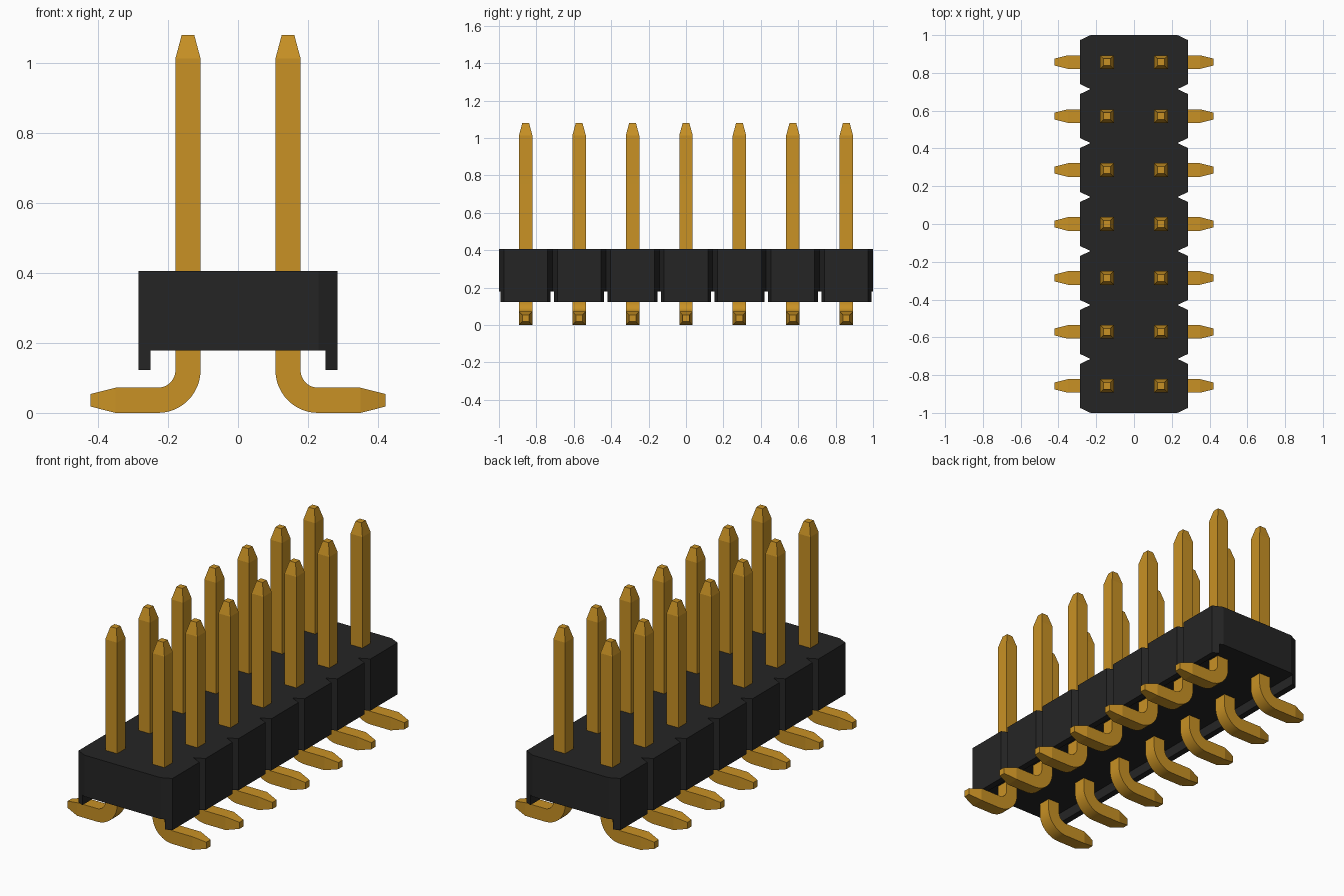
import bpy, bmesh, math
from mathutils import Vector

cube = bpy.data.objects.get("Cube")
if cube:
    bpy.data.objects.remove(cube, do_unlink=True)

COUNT = 7
PITCH = 2 / COUNT
SIDE, NECK, CHAMFER = 0.285, 0.23, 0.026     # housing half widths and notch depth
FLOOR, TOP, LIP_BOTTOM, LIP_INNER = 0.178, 0.405, 0.122, 0.25
PIN_X, HALF, TIP = 0.143, 0.036, 0.018       # pin position, half width, tip half width
PIN_TOP, BEND_X, BEND_Z = 1.08, 0.229, 0.122


def material(name, color):
    m = bpy.data.materials.new(name)
    m.use_nodes = True
    m.diffuse_color = (*color, 1)
    bsdf = m.node_tree.nodes["Principled BSDF"]
    bsdf.inputs["Base Color"].default_value = (*color, 1)
    bsdf.inputs["Roughness"].default_value = 0.5
    return m


black = material("black plastic", (0.0185, 0.0185, 0.0185))
gold = material("gold metal", (0.58, 0.284, 0.018))


def finish_mesh(name, bm, mat):
    bmesh.ops.recalc_face_normals(bm, faces=bm.faces)
    mesh = bpy.data.meshes.new(name)
    bm.to_mesh(mesh)
    bm.free()
    mesh.materials.append(mat)
    return mesh


def place(name, mesh, y=0):
    ob = bpy.data.objects.new(name, mesh)
    ob.location.y = y
    bpy.context.collection.objects.link(ob)


def prism(name, outline, z0, z1, mat):
    bm = bmesh.new()
    base = bm.faces.new([bm.verts.new((x, y, z0)) for x, y in outline])
    ext = bmesh.ops.extrude_face_region(bm, geom=[base])
    moved = [v for v in ext["geom"] if isinstance(v, bmesh.types.BMVert)]
    bmesh.ops.translate(bm, verts=moved, vec=(0, 0, z1 - z0))
    return finish_mesh(name, bm, mat)


def pin_mesh(name, side):
    # Stations along the pin: centre, direction angle in xz, half width
    stations = [(PIN_X, PIN_TOP, 0, TIP), (PIN_X, PIN_TOP - 0.067, 0, HALF)]
    radius = BEND_X - PIN_X
    steps = 12
    for i in range(steps + 1):
        a = math.pi / 2 * i / steps
        stations.append((BEND_X - radius * math.cos(a),
                         BEND_Z - radius * math.sin(a), a, HALF))
    stations += [(0.35, HALF, math.pi / 2, HALF), (0.421, HALF, math.pi / 2, TIP)]
    bm = bmesh.new()
    rings = []
    for x, z, a, h in stations:
        across = Vector((math.cos(a), 0, math.sin(a)))
        ring = []
        for u, v in ((-1, -1), (1, -1), (1, 1), (-1, 1)):
            p = Vector((x, 0, z)) + across * u * h + Vector((0, v * h, 0))
            ring.append(bm.verts.new((p.x * side, p.y, p.z)))
        rings.append(ring)
    for r, s in zip(rings, rings[1:]):
        for i in range(4):
            j = (i + 1) % 4
            bm.faces.new((r[i], r[j], s[j], s[i]))
    bm.faces.new(rings[0])
    bm.faces.new(rings[-1])
    mesh = finish_mesh(name, bm, gold)
    for p in mesh.polygons:
        p.use_smooth = True
    mesh.set_sharp_from_angle(angle=math.radians(12))
    return mesh


# Housing with V notches between the positions
right_edge = []
for i in range(COUNT):
    y0 = -1 + i * PITCH
    right_edge += [(NECK, y0), (SIDE, y0 + CHAMFER), (SIDE, y0 + PITCH - CHAMFER)]
right_edge.append((NECK, 1))
outline = right_edge + [(-x, y) for x, y in reversed(right_edge)]
place("housing", prism("housing", outline, FLOOR, TOP, black))

# Lips under the long edges and the pins, one of each per position and side
slope = CHAMFER * (LIP_INNER - NECK) / (SIDE - NECK)
near, far = PITCH / 2 - slope, PITCH / 2 - CHAMFER
for side, label in ((1, "left"), (-1, "right")):
    lip_outline = [(side * LIP_INNER, -near), (side * SIDE, -far),
                   (side * SIDE, far), (side * LIP_INNER, near)]
    lip = prism(label + "_lip", lip_outline, LIP_BOTTOM, FLOOR, black)
    pin = pin_mesh(label + "_pin", side)
    for i in range(COUNT):
        y = (i - (COUNT - 1) / 2) * PITCH
        place(f"{label}_lip_{i + 1}", lip, y)
        place(f"{label}_pin_{i + 1}", pin, y)
